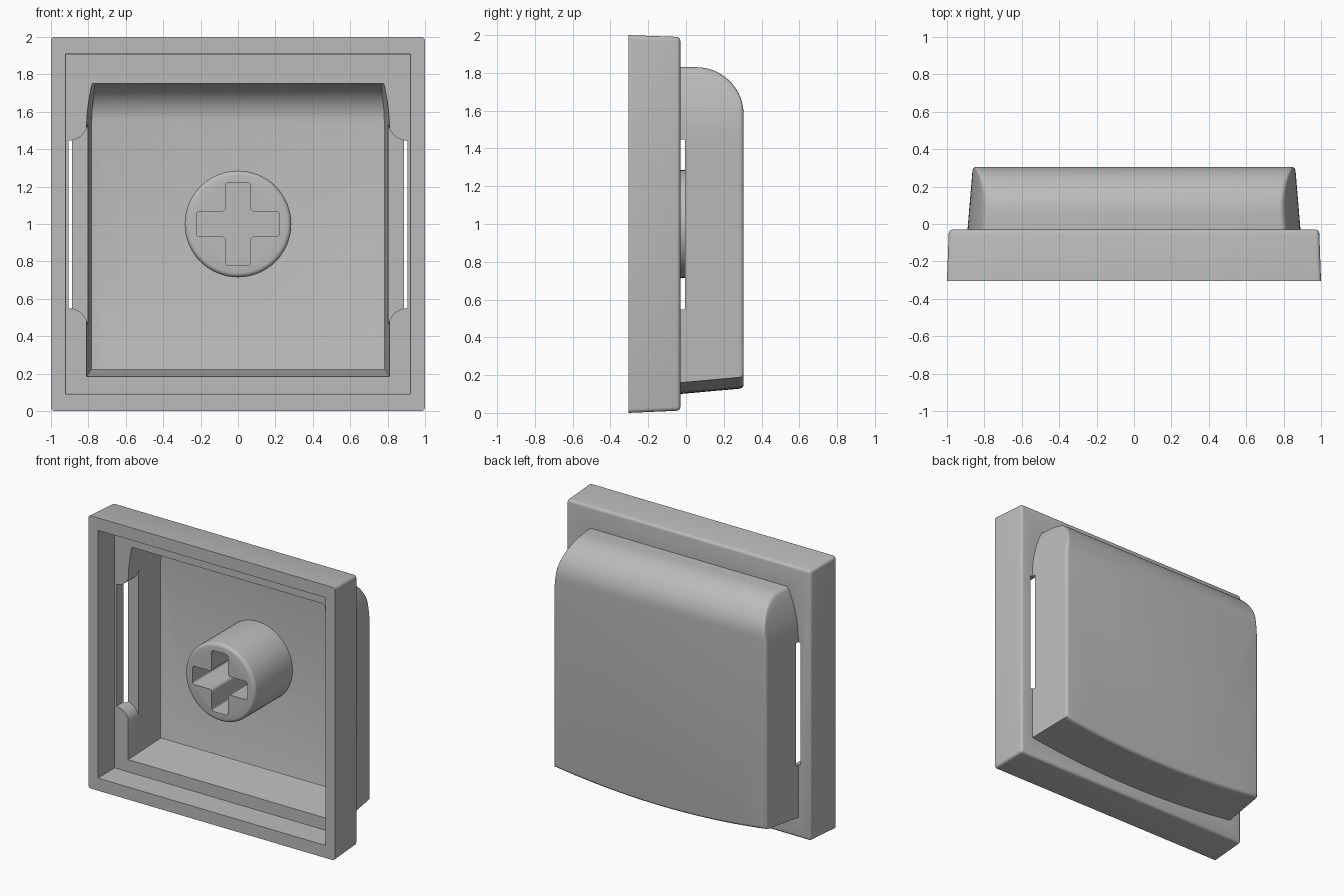
import bpy, bmesh, math

if "Cube" in bpy.data.objects:
    bpy.data.objects.remove(bpy.data.objects["Cube"])

grey = bpy.data.materials.new("light_grey")
grey.diffuse_color = (0.5, 0.5, 0.5, 1)
grey.use_nodes = True
grey.node_tree.nodes["Principled BSDF"].inputs["Base Color"].default_value = grey.diffuse_color


def loft(name, rings):
    """Closed solid through rings of (x, y, z) points, all of equal length."""
    bm = bmesh.new()
    loops = [[bm.verts.new(p) for p in r] for r in rings]
    n = len(loops[0])
    for a, b in zip(loops, loops[1:]):
        for i in range(n):
            bm.faces.new((a[i], a[(i + 1) % n], b[(i + 1) % n], b[i]))
    bm.faces.new(loops[0])
    bm.faces.new(loops[-1])
    bmesh.ops.recalc_face_normals(bm, faces=bm.faces)
    me = bpy.data.meshes.new(name)
    bm.to_mesh(me)
    bm.free()
    me.materials.append(grey)
    ob = bpy.data.objects.new(name, me)
    bpy.context.collection.objects.link(ob)
    return ob


def prism(name, pts, y0, y1):
    return loft(name, [[(x, y, z) for x, z in pts] for y in (y0, y1)])


def rect(x, z0, z1, y):
    return [(-x, y, z0), (x, y, z0), (x, y, z1), (-x, y, z1)]


def boolean(ob, other, op):
    m = ob.modifiers.new("cut", 'BOOLEAN')
    m.operation, m.object, m.solver = op, other, 'EXACT'
    apply(ob, m)
    bpy.data.objects.remove(other)


def apply(ob, m):
    bpy.context.view_layer.objects.active = ob
    bpy.ops.object.modifier_apply(modifier=m.name)


def bevel_edges(ob, width, test, segs=4):
    bm = bmesh.new()
    bm.from_mesh(ob.data)
    es = [e for e in bm.edges if test(e.verts[0].co, e.verts[1].co)]
    bmesh.ops.bevel(bm, geom=es, offset=width, segments=segs, profile=0.5, affect='EDGES')
    bm.to_mesh(ob.data)
    bm.free()


def shell(name, y0, yref, y1, w, zb, bow, zt, R, zs, d, r):
    """Cap shape: tapered sides curling in near the top, rounded top back edge."""
    ys = [(y0, zt), (yref, zt)]
    for i in range(17):
        a = math.pi / 2 * i / 16
        ys.append((y1 - R + R * math.sin(a), zt - R + R * math.cos(a)))
    rings = []
    for y, top in ys:
        t = (y - yref) / (y1 - yref)
        k = max(0, y - (y1 - r))
        rim = r - math.sqrt(max(0, r * r - k * k))      # rounded back rim
        wy = w[0] + (w[1] - w[0]) * t - rim
        zby = zb[0] + (zb[1] - zb[0]) * t + rim
        zl = [zs + (top - r - zs) * i / 8 for i in range(9)]
        zl += [top - r + r * math.sin(math.pi / 8 * i) for i in range(1, 5)]
        right = [(wy, zby + bow)]
        for z in zl:
            c = max(0, z - (top - r))
            x = wy - d * ((z - zs) / (zt - zs)) ** 2 - r + math.sqrt(max(0, r * r - c * c))
            right.append((x, z))
        under = [(wy * u / 10, zby + bow * (u / 10) ** 2) for u in range(-9, 10)]
        pts = under + right + [(-x, z) for x, z in reversed(right)]
        rings.append([(x, y, z) for x, z in pts])
    return loft(name, rings)


# skirt frame with rounded corners and back rim
cap = loft("keycap_shell", [rect(1, 0, 2, -0.305), rect(0.99, 0.012, 1.99, -0.03)])
bevel_edges(cap, 0.02, lambda a, b: not (a.y < -0.3 and b.y < -0.3))

# raised cap body
body = shell("body", -0.08, -0.03, 0.305, (0.89, 0.862), (0.10, 0.13), 0.06,
             1.83, 0.25, 1.47, 0.085, 0.02)
boolean(cap, body, 'UNION')

# hollow skirt and hollow body
boolean(cap, loft("skirt_cutter", [rect(0.925, 0.09, 1.91, -0.4),
                                   rect(0.92, 0.095, 1.905, -0.115)]), 'DIFFERENCE')
boolean(cap, shell("body_cutter", -0.2, -0.115, 0.225, (0.81, 0.785), (0.185, 0.22), 0,
                   1.75, 0.2, 1.5, 0.03, 0.004), 'DIFFERENCE')

# side slots with curved ends
for s in (-1, 1):
    arc = [(0.907 - 0.107 * math.sin(a), 0.11 - 0.11 * math.cos(a))
           for a in [math.pi / 2 * i / 10 for i in range(11)]]
    pts = [(x, 1.445 + h) for x, h in arc] + [(0.7, 1.555), (0.7, 0.44)]
    pts += [(x, 0.55 - h) for x, h in reversed(arc)]
    boolean(cap, prism("slot_cutter", [(s * x, z) for x, z in pts], -0.2, -0.005), 'DIFFERENCE')

# round stem with cross-shaped socket
circle = [(0.285 * math.cos(math.tau * i / 64), 1 + 0.285 * math.sin(math.tau * i / 64))
          for i in range(64)]
stem = prism("stem", circle, -0.21, 0.25)
bevel_edges(stem, 0.025, lambda a, b: a.y < -0.2 and b.y < -0.2)
L, T = 0.223, 0.067
quarter = [(L, -T), (L, T), (T, T)]
cross = []
for q in range(4):
    c, s = round(math.cos(q * math.pi / 2)), round(math.sin(q * math.pi / 2))
    cross += [(x * c - z * s, 1 + x * s + z * c) for x, z in quarter]
socket = prism("socket_cutter", cross, -0.3, 0.2)
bevel_edges(socket, 0.018, lambda a, b: abs(a.y - b.y) > 0.1, 3)
boolean(stem, socket, 'DIFFERENCE')

# smooth shading with crisp edges
for ob in (cap, stem):
    bpy.ops.object.select_all(action='DESELECT')
    ob.select_set(True)
    bpy.context.view_layer.objects.active = ob
    bpy.ops.object.shade_smooth_by_angle(angle=math.radians(30))
